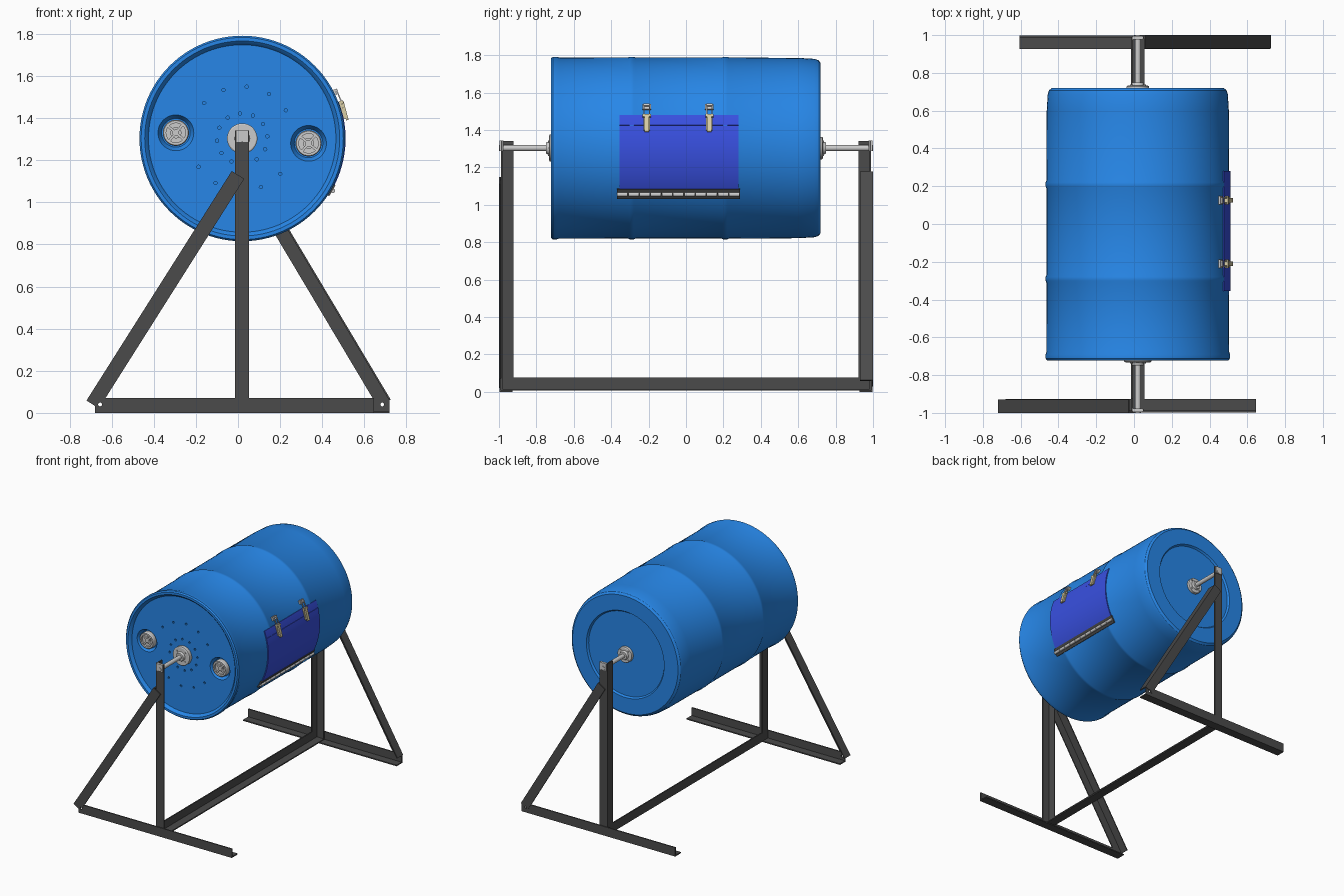
import bpy, bmesh, math
from mathutils import Vector, Matrix

if "Cube" in bpy.data.objects:
    bpy.data.objects.remove(bpy.data.objects["Cube"])

CX, CZ = 0.02, 1.303          # drum axis (runs along y)

def mat(name, c):
    m = bpy.data.materials.new(name)
    m.diffuse_color = (*c, 1)
    m.use_nodes = True
    m.node_tree.nodes["Principled BSDF"].inputs["Base Color"].default_value = m.diffuse_color
    return m

BLUE = mat("drum_blue", (0.02, 0.24, 0.80))
DOOR = mat("door_blue", (0.04, 0.08, 0.75))
IRON = mat("dark_iron", (0.07, 0.07, 0.07))
BRASS = mat("latch_tan", (0.70, 0.62, 0.38))

def finish(bm, name, m=None):
    bmesh.ops.recalc_face_normals(bm, faces=bm.faces)
    me = bpy.data.meshes.new(name)
    bm.to_mesh(me)
    bm.free()
    ob = bpy.data.objects.new(name, me)
    bpy.context.collection.objects.link(ob)
    if m:
        me.materials.append(m)
    return ob

def smooth(ob):
    bpy.ops.object.select_all(action='DESELECT')
    ob.select_set(True)
    bpy.context.view_layer.objects.active = ob
    bpy.ops.object.shade_smooth_by_angle(angle=math.radians(32))

def lathe(name, prof, x=CX, z=CZ, m=None, segs=48):
    """Spin an (r, y) profile about a y-parallel axis."""
    bm = bmesh.new()
    vs = [bm.verts.new((r, y, 0)) for r, y in prof]
    es = [bm.edges.new(p) for p in zip(vs, vs[1:])]
    bmesh.ops.spin(bm, geom=vs + es, cent=(0, 0, 0), axis=(0, 1, 0),
                   angle=2 * math.pi, steps=segs)
    bmesh.ops.remove_doubles(bm, verts=bm.verts, dist=1e-5)
    bmesh.ops.translate(bm, verts=bm.verts, vec=(x, 0, z))
    ob = finish(bm, name, m)
    smooth(ob)
    return ob

def rod(name, r, y0, y1, x=CX, z=CZ, m=None, segs=24):
    return lathe(name, [(0, y0), (r, y0), (r, y1), (0, y1)], x, z, m, segs)

def prism(name, pts, vec, m=None):
    bm = bmesh.new()
    f = bm.faces.new([bm.verts.new(p) for p in pts])
    g = bmesh.ops.extrude_face_region(bm, geom=[f])
    bmesh.ops.translate(bm, vec=vec,
                        verts=[v for v in g['geom'] if isinstance(v, bmesh.types.BMVert)])
    return finish(bm, name, m)

def angle_iron(name, p0, p1, a, b, w=0.07, t=0.009):
    """L-section bar: corner line p0-p1, legs along a and b."""
    p0, p1, a, b = map(Vector, (p0, p1, a, b))
    sec = [p0, p0 + a*w, p0 + a*w + b*t, p0 + a*t + b*t, p0 + a*t + b*w, p0 + b*w]
    return prism(name, sec, p1 - p0, IRON)

def box(name, size, loc, rot=0, m=None):
    """Box tilted by rot about the y axis."""
    bm = bmesh.new()
    bmesh.ops.create_cube(bm, size=1, matrix=Matrix.Translation(loc)
                          @ Matrix.Rotation(rot, 4, 'Y') @ Matrix.Diagonal((*size, 1)))
    return finish(bm, name, m)

def arc_plate(name, r0, r1, a0, a1, y0, y1, m):
    """Plate wrapped on the drum between two angles in degrees."""
    n = 16
    ang = [math.radians(a0 + (a1 - a0) * i / n) for i in range(n + 1)]
    at = lambda r, a: (CX + r * math.cos(a), y0, CZ + r * math.sin(a))
    ob = prism(name, [at(r1, a) for a in ang] + [at(r0, a) for a in reversed(ang)],
               (0, y1 - y0, 0), m)
    smooth(ob)

def cut(ob, cutters):
    for c in cutters:
        c.hide_render = True
        md = ob.modifiers.new("cut", 'BOOLEAN')
        md.object, md.operation, md.solver = c, 'DIFFERENCE', 'EXACT'
    ev = ob.evaluated_get(bpy.context.evaluated_depsgraph_get())
    me = bpy.data.meshes.new_from_object(ev)
    ob.modifiers.clear()
    ob.data = me
    for c in cutters:
        bpy.data.objects.remove(c)
    smooth(ob)

# Drum: rolled front rim, two ribs, rounded back with shallow recess
drum = lathe("drum", [
    (0, -0.70), (0.445, -0.70), (0.455, -0.715), (0.463, -0.722), (0.48, -0.722),
    (0.488, -0.712), (0.488, -0.69), (0.483, -0.675), (0.484, -0.31), (0.488, -0.30),
    (0.488, -0.28), (0.484, -0.27), (0.484, 0.19), (0.488, 0.20), (0.488, 0.22),
    (0.484, 0.23), (0.482, 0.60), (0.477, 0.685), (0.470, 0.708), (0.455, 0.72),
    (0.335, 0.72), (0.325, 0.706), (0, 0.706)], m=BLUE, segs=96)

# Bung wells and vent holes in the front end
BUNGS = [(-0.295, 1.33), (0.335, 1.28)]
cutters = [lathe("well_cutter", [(0, -0.8), (0.085, -0.8), (0.085, -0.70),
                                 (0.068, -0.67), (0, -0.67)], x, z) for x, z in BUNGS]
holes = [(0.247, a) for a in (33, 59, 85, 111, 137, 213, 239, 265, 291, 317)]
holes += [(0.12, a) for a in range(5, 360, 30)]
for r, a in holes:
    a = math.radians(a)
    cutters.append(rod("vent_cutter", 0.008, -0.75, -0.68,
                       CX + r * math.cos(a), CZ + r * math.sin(a), segs=10))
cut(drum, cutters)

# Bungs: ringed plug with cross web
for x, z in BUNGS:
    lathe("bung", [(0, -0.68), (0.024, -0.68), (0.024, -0.69), (0.046, -0.69), (0.046, -0.706),
                   (0.058, -0.706), (0.062, -0.70), (0.062, -0.66), (0, -0.66)], x, z)
    rod("bung_core", 0.016, -0.70, -0.67, x, z)
    for k in range(2):
        box("bung_web", (0.096, 0.03, 0.012), (x, -0.685, z), math.radians(40 + 90 * k))

# Axle, flanges and hubs
rod("axle", 0.016, -1.0, 1.0)
for s, f in ((-1, 0.072), (1, 0.06)):
    lathe("axle_flange", [(0, s*0.69), (f, s*0.69), (f, s*0.728), (f - 0.006, s*0.732),
                          (0.036, s*0.732), (0.03, s*0.748), (0, s*0.748)])
    for k in range(4):
        a = math.radians(45 + 90 * k)
        rod("flange_bolt", 0.007, s*0.72, s*0.738, CX + 0.05 * math.cos(a),
            CZ + 0.05 * math.sin(a), segs=6)

# Door panel, fixed strip above it, hinge and latches
arc_plate("door", 0.475, 0.491, -27, 14.3, -0.355, 0.28, DOOR)
arc_plate("door_upper_strip", 0.475, 0.490, 14.5, 21, -0.355, 0.28, DOOR)
arc_plate("hinge_leaf", 0.478, 0.495, -33.5, -26.5, -0.37, 0.288, IRON)
ha = math.radians(-30)
for i in range(11):
    y = -0.37 + i * 0.0598
    rod("hinge_knuckle", 0.011, y + 0.002, y + 0.058,
        CX + 0.497 * math.cos(ha), CZ + 0.497 * math.sin(ha), segs=12)

def on_drum(name, deg, r, y, size, m=None):
    a = math.radians(deg)
    box(name, size, (CX + r * math.cos(a), y, CZ + r * math.sin(a)), -a, m)

for y in (-0.21, 0.125):
    on_drum("latch_keeper", 26.5, 0.490, y, (0.014, 0.045, 0.028))
    on_drum("latch_hook", 27.2, 0.500, y, (0.016, 0.032, 0.012))
    on_drum("latch_base", 16, 0.494, y, (0.010, 0.034, 0.085), BRASS)
    on_drum("latch_lever", 15, 0.505, y, (0.012, 0.024, 0.090), BRASS)
    on_drum("latch_pivot", 20, 0.503, y, (0.016, 0.044, 0.014), BRASS)
    for d in (-0.014, 0.014):
        on_drum("latch_link", 23, 0.502, y + d, (0.006, 0.006, 0.065))

# End frames: base, post and diagonal brace
for s, side in ((-1, "front"), (1, "back")):
    X = lambda x: x if s < 0 else 2 * CX - x      # half-turn about the axle
    inward = (0, -s, 0)
    base = angle_iron(side + "_base", (X(-0.68), s*0.997, 0), (X(0.645), s*0.997, 0),
                      (0, 0, 1), inward)
    post = angle_iron(side + "_post", (-0.015, s*0.99, 0.009), (-0.015, s*0.99, 1.342),
                      (1, 0, 0), inward, 0.068)
    foot = Vector((-0.69, 0, 0.04)) if s < 0 else Vector((0.695, 0, 0.045))
    top = Vector((0.0, 0, 1.13)) if s < 0 else Vector((0.03, 0, 1.16))
    d = (top - foot).normalized()
    n = Vector((s * d.z if s < 0 else d.z, 0, abs(d.x)))   # outward-up normal
    off = n * 0.035 + Vector((0, s * 1.0, 0))
    brace = angle_iron(side + "_brace", foot + off, top + off, -n, inward, 0.07, 0.008)
    bx = -0.655 if s < 0 else 0.685
    for part in (base, brace):
        cut(part, [rod("bolt_hole_cutter", 0.009, s*0.90, s*1.05, bx, 0.04)])
    # Axle saddle on the post
    box(side + "_axle_saddle", (0.055, 0.02, 0.055), (CX, s*0.986, 1.315))

# Long ground rail joining both frames
angle_iron("ground_rail", (-0.015, -0.985, 0.006), (-0.015, 0.985, 0.006),
           (1, 0, 0), (0, 0, 1))
